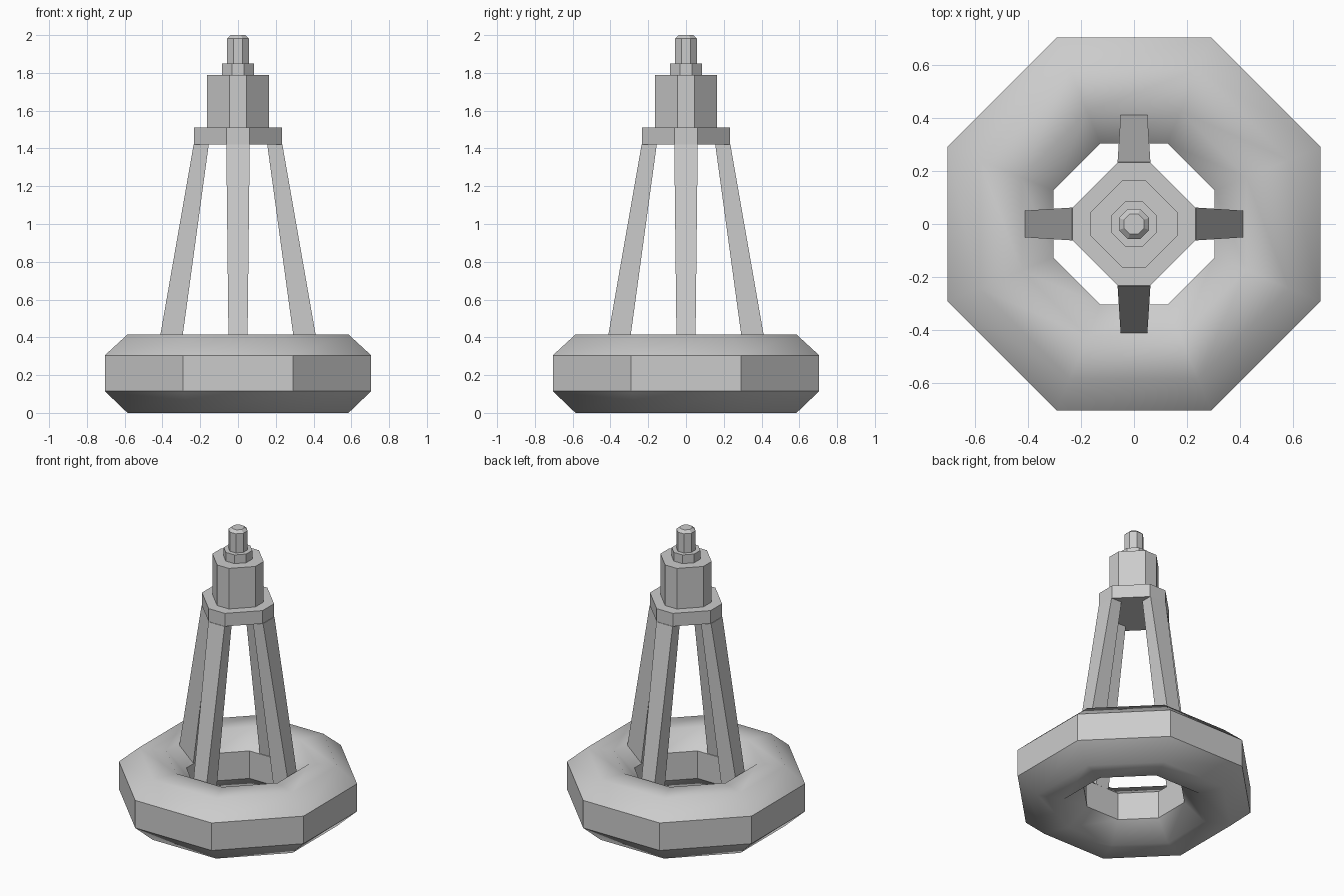
import bpy
import math

if "Cube" in bpy.data.objects:
    bpy.data.objects.remove(bpy.data.objects["Cube"])


def make_object(name, verts, faces):
    mesh = bpy.data.meshes.new(name)
    mesh.from_pydata(verts, [], faces)
    mesh.update()
    obj = bpy.data.objects.new(name, mesh)
    bpy.context.collection.objects.link(obj)
    return obj


def octagon(a, b, z):
    """Eight-sided outline: half width a, half length b of the sides facing x and y."""
    return [(a, -b, z), (a, b, z), (b, a, z), (-b, a, z),
            (-a, b, z), (-a, -b, z), (-b, -a, z), (b, -a, z)]


def stack(name, rings, closed=False):
    """Bridge octagon rings; cap the ends, or join last to first when closed."""
    verts = [v for a, b, z in rings for v in octagon(a, b, z)]
    n = len(rings)
    faces = []
    for r in range(n if closed else n - 1):
        lo, hi = r * 8, ((r + 1) % n) * 8
        for i in range(8):
            j = (i + 1) % 8
            faces.append((lo + i, lo + j, hi + j, hi + i))
    if not closed:
        faces.append(tuple(reversed(range(8))))
        faces.append(tuple(range((n - 1) * 8, n * 8)))
    return make_object(name, verts, faces)


# Base ring: octagonal tube swept round an octagon
T = math.tan(math.pi / 8)
section = [(0.585, 0), (0.705, 0.115), (0.705, 0.305), (0.585, 0.415),
           (0.425, 0.415), (0.305, 0.305), (0.305, 0.115), (0.425, 0)]
ring = stack("base_ring", [(r, r * T, z) for r, z in section], closed=True)
bpy.context.view_layer.objects.active = ring
ring.select_set(True)
bpy.ops.object.shade_smooth_by_angle(angle=math.radians(44.5))
ring.select_set(False)

# Four leaning legs, slightly wider at the top, sunk into the ring
for k, side in enumerate(("right", "back", "left", "front")):
    outline = []
    for inner, outer, half, z in ((0.312, 0.436, 0.049, 0.27), (0.155, 0.235, 0.062, 1.42)):
        outline += [(inner, -half, z), (outer, -half, z), (outer, half, z), (inner, half, z)]
    leg = make_object(side + "_leg", outline,
                      [(3, 2, 1, 0), (4, 5, 6, 7), (0, 1, 5, 4),
                       (1, 2, 6, 5), (2, 3, 7, 6), (3, 0, 4, 7)])
    leg.rotation_euler.z = k * math.pi / 2

# Head: collar, body, neck and bevelled tip
stack("collar", [(0.232, 0.062, 1.42), (0.232, 0.062, 1.51)])
stack("head_body", [(0.164, 0.045, 1.51), (0.164, 0.045, 1.79)])
stack("neck", [(0.086, 0.033, 1.79), (0.086, 0.033, 1.85)])
stack("tip", [(0.057, 0.023, 1.85), (0.057, 0.023, 1.982), (0.038, 0.016, 2.0)])
